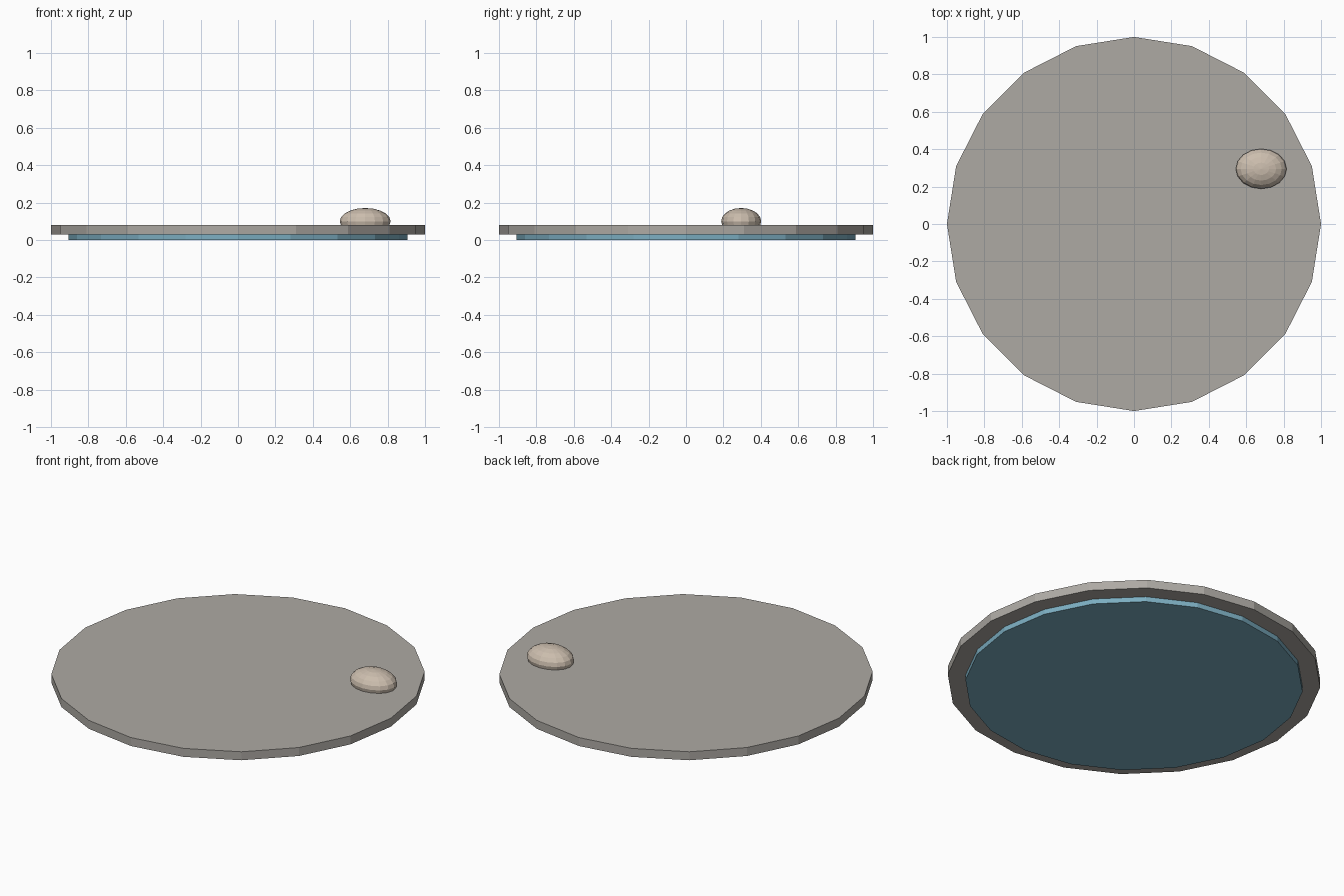
import bpy

if "Cube" in bpy.data.objects:
    bpy.data.objects.remove(bpy.data.objects["Cube"])


def paint(obj, name, rgb):
    mat = bpy.data.materials.new(name)
    mat.diffuse_color = (*rgb, 1)
    mat.use_nodes = True
    mat.node_tree.nodes["Principled BSDF"].inputs["Base Color"].default_value = mat.diffuse_color
    obj.data.materials.append(mat)


def disc(name, radius, bottom, top):
    bpy.ops.mesh.primitive_cylinder_add(vertices=20, radius=radius, depth=top - bottom,
                                        location=(0, 0, (bottom + top) / 2))
    obj = bpy.context.object
    obj.name = name
    return obj


# Recessed underside
base = disc("underside_disc", 0.905, 0.0, 0.03)
paint(base, "blue", (0.2, 0.42, 0.53))

# Main flat plate
plate = disc("top_plate", 1.0, 0.03, 0.08)
paint(plate, "stone_grey", (0.42, 0.40, 0.37))

# Oval pebble sunk into the plate
bpy.ops.mesh.primitive_uv_sphere_add(segments=16, ring_count=10, radius=1,
                                     location=(0.68, 0.295, 0.10))
pebble = bpy.context.object
pebble.name = "pebble"
pebble.scale = (0.136, 0.107, 0.071)
paint(pebble, "beige", (0.6, 0.51, 0.42))
